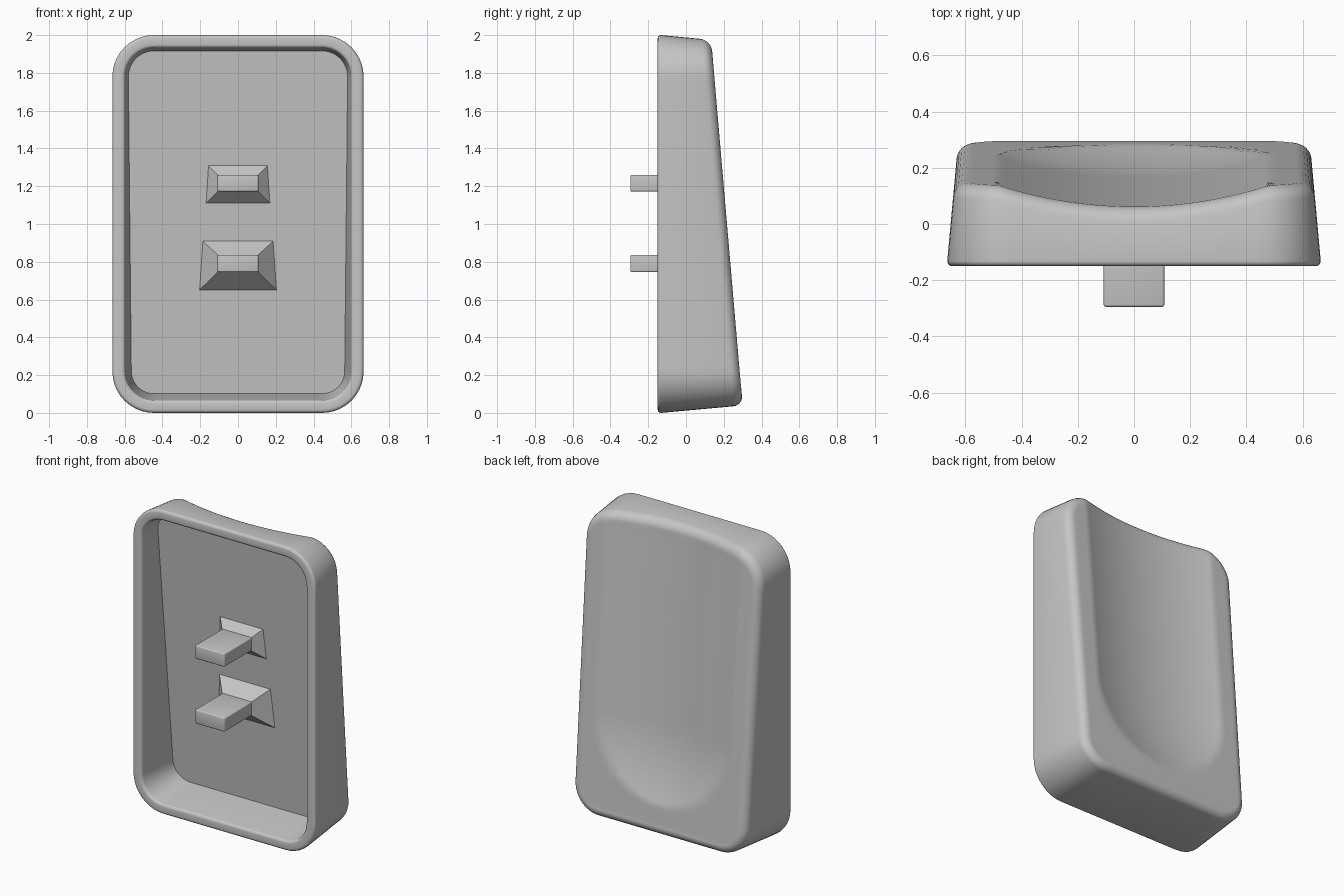
import bpy, bmesh
from math import sin, cos, pi, sqrt, radians

cube = bpy.data.objects.get("Cube")
if cube:
    bpy.data.objects.remove(cube)

# Single grey plastic
GREY = (0.56, 0.56, 0.56, 1)
grey = bpy.data.materials.new("grey_plastic")
grey.use_nodes = True
grey.diffuse_color = GREY
grey.node_tree.nodes["Principled BSDF"].inputs["Base Color"].default_value = GREY

HALF_W, HALF_H, CORNER = 0.665, 1.0, 0.22
FRONT, DRAFT, LEAN = -0.15, 0.087, 0.086
FILLET, LIP = 0.05, 0.018


def floor_y(z):
    """Sloping floor of the hollow front."""
    return 0.149 - LEAN * z


def back_y(x, z):
    """Sloping back with a shallow trough, rounded below and open above."""
    radius, depth = 1.57, 0.076
    rho2 = x * x + max(0, 0.71 - z) ** 2
    cut = sqrt(max(0, radius ** 2 - rho2)) - (radius - depth)
    return 0.303 - LEAN * z - max(0, cut)


def outline(inset):
    """Rounded rectangle as (x, z) points, moved inwards by inset."""
    a, b = HALF_W - inset, HALF_H - inset
    r = max(CORNER - inset, 0)
    pts = []
    for i, (sx, sz) in enumerate([(1, 1), (-1, 1), (-1, -1), (1, -1)]):
        cx, cz = sx * (a - r), sz * (b - r)
        arc = [(i + k / 10) * pi / 2 for k in range(11)]
        pts += [(cx + r * cos(t), 1 + cz + r * sin(t)) for t in arc]
        # Subdivided straight side up to the next corner
        n = 28 if i % 2 == 0 else 36
        x0, z0 = pts[-1]
        dx, dz = ((-2 * (a - r) * sx, 0) if i % 2 == 0
                  else (0, -2 * (b - r) * sz))
        pts += [(x0 + dx * k / n, z0 + dz * k / n) for k in range(1, n)]
    return pts


def level_ring(inset, y):
    return [(x, y, z) for x, z in outline(inset)]


def drafted_ring(start, draft, surface):
    """Ring where a drafted wall meets a sloping surface."""
    ring = []
    for i, (x, z) in enumerate(outline(start + 0.03)):
        y = surface(x, z)
        px, pz = outline(start + draft * (y - FRONT))[i]
        ring.append((px, y, pz))
    return ring


def finish(name, bm):
    bmesh.ops.recalc_face_normals(bm, faces=bm.faces)
    mesh = bpy.data.meshes.new(name)
    bm.to_mesh(mesh)
    bm.free()
    mesh.materials.append(grey)
    obj = bpy.data.objects.new(name, mesh)
    bpy.context.collection.objects.link(obj)
    bpy.ops.object.select_all(action='DESELECT')
    obj.select_set(True)
    bpy.context.view_layer.objects.active = obj
    bpy.ops.object.shade_smooth_by_angle(angle=radians(32))


# Shell: rings from the hollow floor, round the front rim, to the back centre
rings = [drafted_ring(0.068, 0.115, lambda x, z: floor_y(z))]
steps = [k * pi / 8 for k in range(5)]
for t in steps:
    rings.append(level_ring(0.068 - LIP * (1 - cos(t)),
                            FRONT + LIP * (1 - sin(t))))
for t in reversed(steps):
    rings.append(level_ring(LIP * (1 - cos(t)), FRONT + LIP * (1 - sin(t))))
for k in range(7):
    t = k * pi / 12
    drop = FILLET * (1 - sin(t))
    rings.append(drafted_ring(FILLET * (1 - cos(t)), DRAFT,
                              lambda x, z: back_y(x, z) - drop))
first = 0.0945
for k in range(27):
    pts = outline(first + (HALF_W - first) * k / 26)
    rings.append([(x, back_y(x, z), z) for x, z in pts])

bm = bmesh.new()
rows = [[bm.verts.new(p) for p in ring] for ring in rings]
for lower, upper in zip(rows, rows[1:]):
    for i in range(len(lower)):
        j = (i + 1) % len(lower)
        bm.faces.new((lower[i], lower[j], upper[j], upper[i]))
bm.faces.new(rows[0])
bmesh.ops.remove_doubles(bm, verts=bm.verts, dist=0.00005)
finish("shell", bm)


# Mounting pegs, each with a flared foot on the hollow floor
def peg(name, z_low, z_high, foot_low, foot_high, half_low, half_high):
    half, tip, neck = 0.108, -0.295, -0.012

    bm = bmesh.new()
    bmesh.ops.create_cube(bm, size=1)
    for v in bm.verts:
        v.co.x *= 2 * half
        v.co.y = tip if v.co.y < 0 else neck + 0.03
        v.co.z = z_low if v.co.z < 0 else z_high
    bmesh.ops.bevel(bm, geom=bm.edges[:], offset=0.008, segments=3,
                    profile=0.5, affect='EDGES')
    finish(name, bm)

    bm = bmesh.new()
    bmesh.ops.create_cube(bm, size=1)
    for v in bm.verts:
        side = 1 if v.co.x > 0 else -1
        low = v.co.z < 0
        if v.co.y < 0:
            v.co = (side * half, neck, z_low if low else z_high)
        else:
            z = foot_low if low else foot_high
            v.co = (side * (half_low if low else half_high),
                    floor_y(z) + 0.002, z)
    finish(name + "_foot", bm)


peg("upper_peg", 1.172, 1.26, 1.11, 1.31, 0.17, 0.157)
peg("lower_peg", 0.745, 0.837, 0.65, 0.91, 0.205, 0.187)
